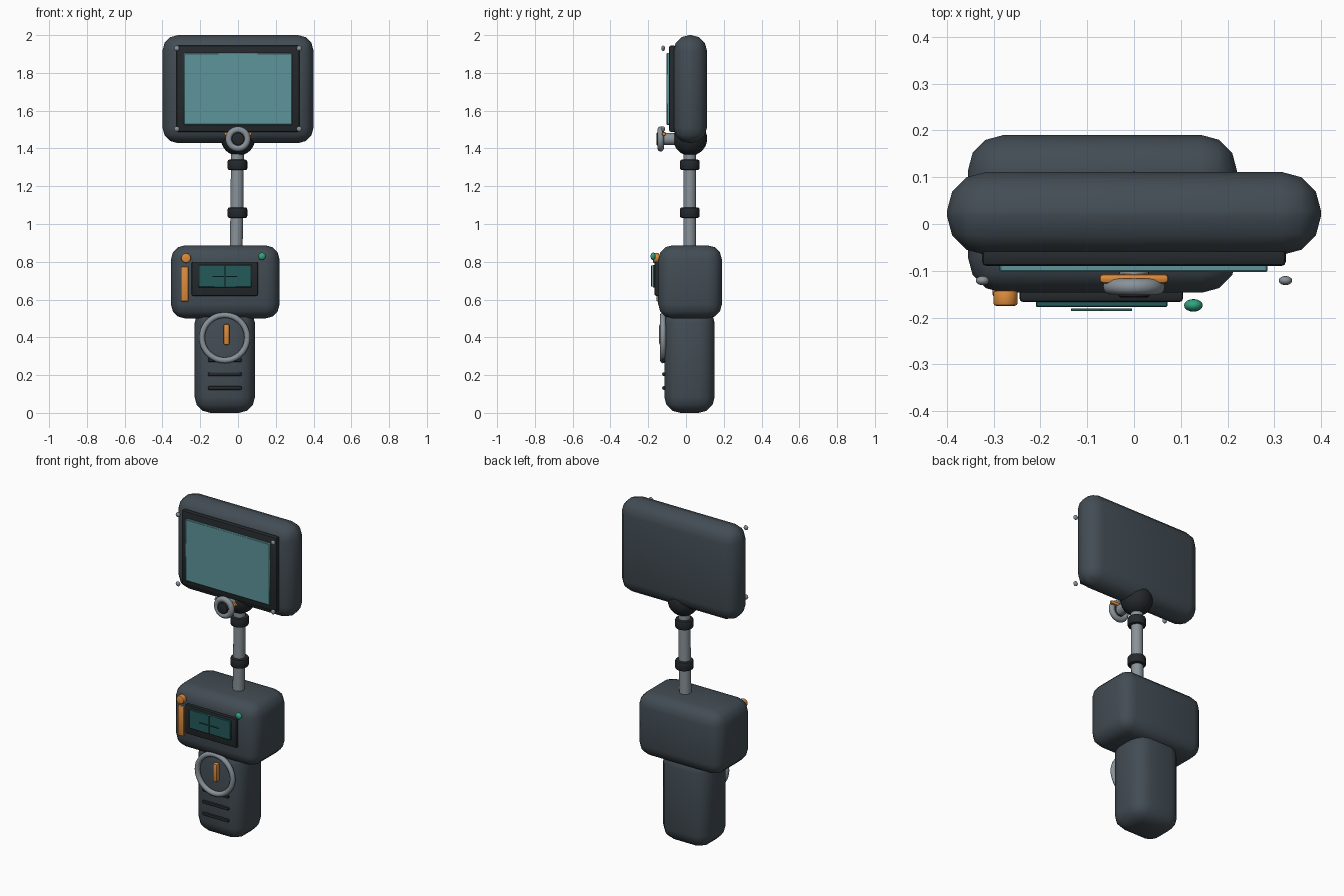
import bpy, math
from mathutils import Vector

if "Cube" in bpy.data.objects:
    bpy.data.objects.remove(bpy.data.objects["Cube"])


def mat(name, r, g, b):
    m = bpy.data.materials.new(name)
    m.diffuse_color = (r, g, b, 1)
    m.use_nodes = True
    m.node_tree.nodes["Principled BSDF"].inputs["Base Color"].default_value = m.diffuse_color
    return m


SHELL = mat("shell_grey", 0.055, 0.073, 0.088)
BLACK = mat("rubber_black", 0.018, 0.022, 0.025)
METAL = mat("metal", 0.25, 0.29, 0.32)
ORANGE = mat("orange", 0.72, 0.26, 0.045)
GLASS = mat("glass", 0.11, 0.30, 0.33)
DISPLAY = mat("display", 0.018, 0.10, 0.10)
GREEN = mat("green", 0.03, 0.36, 0.22)


def finish(name, m):
    o = bpy.context.object
    o.name = name
    o.data.materials.append(m)
    bpy.ops.object.transform_apply(location=False, rotation=True, scale=True)
    bpy.ops.object.shade_smooth_by_angle(angle=math.radians(40))
    return o


def box(name, x, y, z, m, bevel=0.0, segs=3):
    """Rounded box from (min, max) ranges on each axis."""
    bpy.ops.mesh.primitive_cube_add(size=1, location=[sum(r) / 2 for r in (x, y, z)])
    o = bpy.context.object
    o.scale = [r[1] - r[0] for r in (x, y, z)]
    bpy.ops.object.transform_apply(location=False, rotation=False, scale=True)
    if bevel:
        b = o.modifiers.new("round", 'BEVEL')
        b.width, b.segments, b.limit_method = bevel, segs, 'NONE'
        bpy.ops.object.modifier_apply(modifier="round")
    return finish(name, m)


def rod(name, a, b, r, m, bevel=0.0, verts=24):
    """Cylinder between two points."""
    a, b = Vector(a), Vector(b)
    d = b - a
    bpy.ops.mesh.primitive_cylinder_add(vertices=verts, radius=r, depth=d.length,
                                        location=(a + b) / 2,
                                        rotation=d.to_track_quat('Z', 'Y').to_euler())
    o = bpy.context.object
    if bevel:
        mod = o.modifiers.new("round", 'BEVEL')
        mod.width, mod.segments, mod.limit_method = bevel, 2, 'ANGLE'
        bpy.ops.object.modifier_apply(modifier="round")
    return finish(name, m)


def ball(name, loc, size, m, segs=24):
    bpy.ops.mesh.primitive_uv_sphere_add(segments=segs, ring_count=segs // 2, radius=1, location=loc)
    bpy.context.object.scale = size
    return finish(name, m)


def ring(name, loc, major, minor, m):
    bpy.ops.mesh.primitive_torus_add(location=loc, rotation=(math.pi / 2, 0, 0),
                                     major_radius=major, minor_radius=minor,
                                     major_segments=40, minor_segments=12)
    return finish(name, m)


# Handle and body
box("grip", (-0.23, 0.09), (-0.115, 0.152), (0.0, 0.56), SHELL, 0.085)
box("body", (-0.355, 0.22), (-0.147, 0.19), (0.50, 0.887), SHELL, 0.075)
for i, z in enumerate((0.132, 0.205, 0.279)):
    box(f"grip_rib_{i}", (-0.16, 0.02), (-0.126, -0.106), (z - 0.01, z + 0.01), BLACK, 0.008, 2)

# Trigger ring and trigger
ring("trigger_ring", (-0.071, -0.122, 0.398), 0.12, 0.0155, METAL)
box("trigger", (-0.076, -0.046), (-0.142, -0.108), (0.36, 0.47), ORANGE, 0.008, 2)

# Body display
box("display_frame", (-0.245, 0.105), (-0.167, -0.14), (0.62, 0.80), BLACK, 0.008, 2)
box("display_panel", (-0.21, 0.072), (-0.178, -0.16), (0.665, 0.783), DISPLAY, 0.003, 1)
box("display_line_across", (-0.135, -0.004), (-0.186, -0.181), (0.719, 0.724), DISPLAY)
box("display_line_up", (-0.072, -0.067), (-0.186, -0.181), (0.668, 0.78), DISPLAY)

# Buttons
ball("green_button", (0.127, -0.174, 0.829), (0.02, 0.0135, 0.02), GREEN, 16)
rod("orange_button", (-0.275, -0.142, 0.82), (-0.275, -0.175, 0.82), 0.026, ORANGE, 0.006)
box("orange_strip", (-0.303, -0.262), (-0.156, -0.13), (0.59, 0.775), ORANGE, 0.006, 2)

# Telescopic pole with collars
rod("pole_lower", (-0.01, 0.02, 0.86), (-0.006, 0.02, 1.07), 0.034, METAL)
rod("pole_upper", (-0.006, 0.02, 1.05), (-0.003, 0.02, 1.40), 0.034, METAL)
for i, z in enumerate((1.06, 1.313)):
    rod(f"pole_collar_{i}", (-0.003, 0.02, z - 0.028), (-0.003, 0.02, z + 0.028), 0.052, BLACK, 0.01)
ball("swivel_ball", (0, 0.022, 1.452), (0.09, 0.09, 0.09), BLACK, 32)

# Screen head
box("screen_head", (-0.4, 0.4), (-0.066, 0.111), (1.428, 2.0), SHELL, 0.083)
box("screen_frame", (-0.325, 0.325), (-0.09, -0.055), (1.487, 1.945), BLACK, 0.01, 2)
box("screen_glass", (-0.288, 0.286), (-0.103, -0.08), (1.525, 1.905), GLASS, 0.004, 1)
for sx in (-1, 1):
    for z in (1.503, 1.93):
        ball(f"frame_screw_{sx}_{z}", (0.324 * sx, -0.121, z), (0.0145, 0.01, 0.0145), METAL, 12)

# Tilt knob
rod("knob_stem", (0, -0.05, 1.45), (0, -0.125, 1.45), 0.032, METAL)
box("tilt_bar", (-0.074, 0.074), (-0.127, -0.107), (1.466, 1.488), ORANGE, 0.008, 2)
ring("tilt_knob", (0, -0.134, 1.45), 0.049, 0.0175, METAL)
rod("knob_cap", (0, -0.115, 1.45), (0, -0.157, 1.45), 0.034, BLACK, 0.006)
